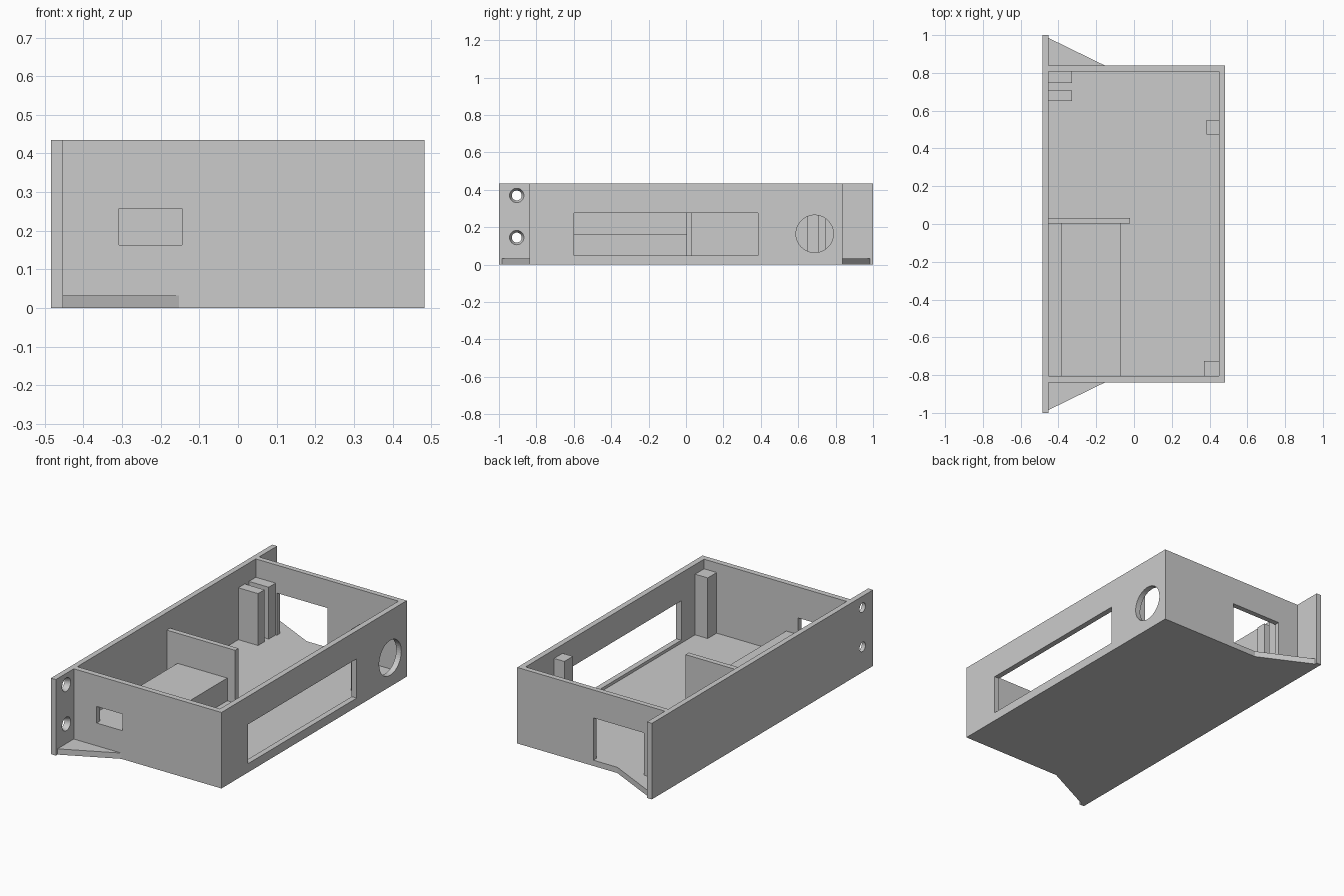
import bpy, bmesh
from math import pi

if "Cube" in bpy.data.objects:
    bpy.data.objects.remove(bpy.data.objects["Cube"], do_unlink=True)

grey = bpy.data.materials.new("plain_grey")
grey.use_nodes = True
COLOUR = (0.6, 0.6, 0.6, 1)
grey.diffuse_color = COLOUR
grey.node_tree.nodes["Principled BSDF"].inputs["Base Color"].default_value = COLOUR


def finish(name, bm):
    bmesh.ops.recalc_face_normals(bm, faces=bm.faces)
    mesh = bpy.data.meshes.new(name)
    bm.to_mesh(mesh)
    bm.free()
    mesh.materials.append(grey)
    ob = bpy.data.objects.new(name, mesh)
    bpy.context.collection.objects.link(ob)
    return ob


def box(name, x, y, z):
    bm = bmesh.new()
    bmesh.ops.create_cube(bm, size=1)
    for v in bm.verts:
        v.co = [r[0] if c < 0 else r[1] for c, r in zip(v.co, (x, y, z))]
    return finish(name, bm)


def x_cone(name, x, y, z, r_low, r_high):
    """Round cutter along x, with its radius at the low and high x ends."""
    bm = bmesh.new()
    bmesh.ops.create_cone(bm, cap_ends=True, segments=48, radius1=r_low,
                          radius2=r_high, depth=1)
    for v in bm.verts:
        a, b, c = v.co
        v.co = (x[0] if c < 0 else x[1], y + a, z + b)
    return finish(name, bm)


def prism(name, outline, z):
    bm = bmesh.new()
    face = bm.faces.new([bm.verts.new((x, y, z[0])) for x, y in outline])
    new = bmesh.ops.extrude_face_region(bm, geom=[face])["geom"]
    for v in new:
        if isinstance(v, bmesh.types.BMVert):
            v.co.z = z[1]
    return finish(name, bm)


def cut(ob, cutters):
    for c in cutters:
        c.hide_render = True
        mod = ob.modifiers.new("cut", "BOOLEAN")
        mod.operation = "DIFFERENCE"
        mod.solver = "EXACT"
        mod.object = c
    bpy.context.view_layer.update()
    graph = bpy.context.evaluated_depsgraph_get()
    mesh = bpy.data.meshes.new_from_object(ob.evaluated_get(graph))
    ob.modifiers.clear()
    ob.data = mesh
    for c in cutters:
        bpy.data.objects.remove(c, do_unlink=True)


TOP, FLOOR = 0.435, 0.033
INNER = -0.453   # inner face of the mounting plate

# Open tray: floor and three walls, with its openings
tray = box("tray", (INNER, 0.482), (-0.838, 0.838), (0, TOP))
cut(tray, [
    box("cavity", (-0.6, 0.45), (-0.806, 0.808), (FLOOR, 0.6)),
    box("side_window", (0.4, 0.6), (-0.6, 0.385), (0.05, 0.275)),
    x_cone("side_round_hole", (0.4, 0.6), 0.688, 0.165, 0.1, 0.1),
    box("front_window", (-0.308, -0.145), (-0.9, -0.7), (0.163, 0.258)),
    box("back_window", (-0.32, 0.0), (0.7, 0.9), (FLOOR, 0.275)),
])

# Long mounting plate with countersunk screw holes
plate = box("mounting_plate", (-0.484, INNER), (-1, 1), (0, TOP))
cut(plate, [x_cone("screw_hole", (-0.485, INNER + 0.001), y, z, 0.026, 0.039)
            for y in (-0.905, 0.933) for z in (0.145, 0.37)])

# Triangular gussets bracing the plate ears
for name, s in (("front_gusset", -1), ("back_gusset", 1)):
    prism(name, [(INNER, s * 0.837), (-0.15, s * 0.837), (INNER, s * 0.985)],
          (0, FLOOR))

# Inner fittings
box("divider", (INNER, -0.02), (0.003, 0.033), (FLOOR, 0.335))
box("raised_block", (-0.385, -0.07), (-0.806, 0.003), (FLOOR, 0.163))
for name, x, y, top in (
        ("back_post", (INNER, -0.328), (0.746, 0.808), 0.33),
        ("second_post", (INNER, -0.328), (0.65, 0.708), 0.33),
        ("front_corner_post", (0.37, 0.45), (-0.806, -0.725), 0.38),
        ("side_post", (0.385, 0.45), (0.473, 0.55), 0.385)):
    box(name, x, y, (FLOOR, top))
